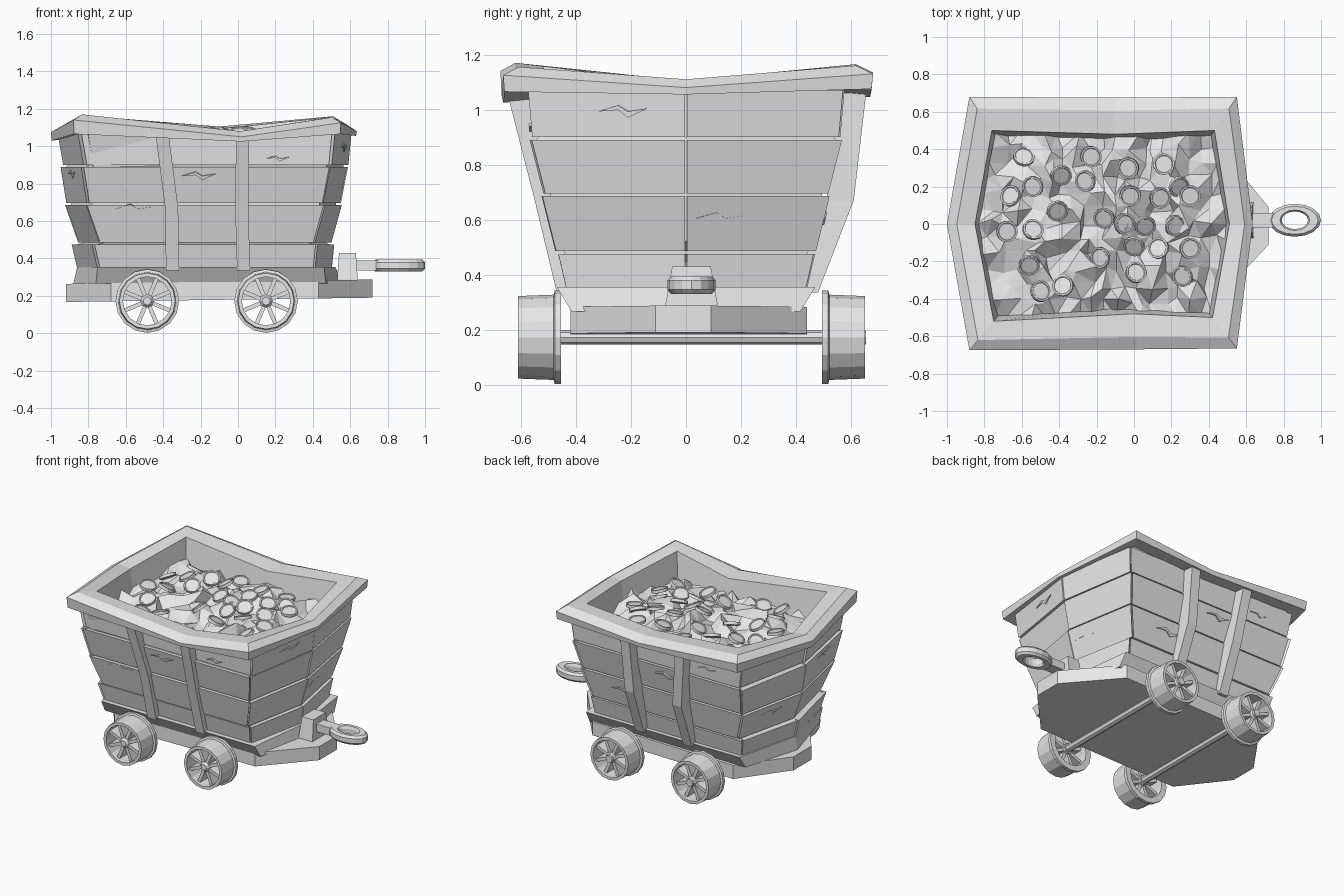
import bpy, bmesh, math, random
from mathutils import Vector, Matrix

random.seed(7)
cube = bpy.data.objects.get("Cube")
if cube:
    bpy.data.objects.remove(cube, do_unlink=True)

grey = bpy.data.materials.new("plain_grey")
grey.use_nodes = True
grey.diffuse_color = (0.8, 0.8, 0.8, 1)
grey.node_tree.nodes["Principled BSDF"].inputs["Base Color"].default_value = (0.8, 0.8, 0.8, 1)


def finish(name, bm, recalc=True):
    if recalc:
        bmesh.ops.recalc_face_normals(bm, faces=bm.faces)
    mesh = bpy.data.meshes.new(name)
    bm.to_mesh(mesh)
    bm.free()
    mesh.materials.append(grey)
    obj = bpy.data.objects.new(name, mesh)
    bpy.context.collection.objects.link(obj)
    return obj


def add_loft(bm, rings, closed=False, matrix=Matrix()):
    """Skin a list of equal point rings, capped or joined end to end."""
    loops = [[bm.verts.new(matrix @ Vector(p)) for p in ring] for ring in rings]
    pairs = list(zip(loops, loops[1:])) + ([(loops[-1], loops[0])] if closed else [])
    n = len(loops[0])
    for a, b in pairs:
        for i in range(n):
            j = (i + 1) % n
            bm.faces.new((a[i], a[j], b[j], b[i]))
    if not closed:
        bm.faces.new(loops[0])
        bm.faces.new(loops[-1])


def loft(name, rings, closed=False):
    bm = bmesh.new()
    add_loft(bm, rings, closed)
    return finish(name, bm)


def hexagon(tip_l, corner_l, corner_r, tip_r, hy, z):
    return [Vector(p) for p in ((tip_r, 0, z), (corner_r, hy, z), (corner_l, hy, z),
                                (tip_l, 0, z), (corner_l, -hy, z), (corner_r, -hy, z))]


def wall(edge, inset=0.0):
    left, right, hy, z = edge
    return hexagon(left + inset, left + 0.11 + inset, right - 0.09 - inset, right - inset, hy - inset, z)


def circle(r, y, n=16):
    return [(r * math.cos(math.tau * i / n), y, r * math.sin(math.tau * i / n)) for i in range(n)]


# Plank rows, each stepping out over the one below: left tip, right tip, half depth, height
rows = (((-0.855, 0.50, 0.435, 0.345), (-0.885, 0.513, 0.465, 0.475)),
        ((-0.85, 0.495, 0.47, 0.485), (-0.92, 0.55, 0.52, 0.685)),
        ((-0.914, 0.55, 0.52, 0.695), (-0.945, 0.588, 0.57, 0.89)),
        ((-0.93, 0.588, 0.56, 0.9), (-0.96, 0.605, 0.575, 1.07)))
loft("wall_core", [wall(edge, 0.025) for row in rows for edge in row][:-1])
bm = bmesh.new()
for low, high in rows:
    for i in range(6):
        j = (i + 1) % 6
        push = random.uniform(-0.006, 0.006)
        quads = []
        for inset in (push, 0.06):
            a, b = wall(low, inset), wall(high, inset)
            quads.append([a[i].lerp(a[j], 0.006), a[i].lerp(a[j], 0.994),
                          b[i].lerp(b[j], 0.994), b[i].lerp(b[j], 0.006)])
        add_loft(bm, quads)
finish("wall_planks", bm)

# Split marks in the planks: side, row, place along and up the plank, size
bm = bmesh.new()
zigzag = ((-0.1, 0.0), (-0.02, 0.025), (0.02, 0.0), (0.1, 0.012), (0.02, -0.025), (-0.02, 0.006))
for side, row, along, up, size in ((4, 1, 0.2, 0.9, 1), (4, 2, 0.47, 0.75, 0.9), (4, 3, 0.78, 0.2, 0.6),
                                   (5, 3, 0.6, 0.55, 0.9), (0, 1, 0.25, 0.6, 0.9), (1, 1, 0.25, 0.6, 1),
                                   (1, 2, 0.55, 0.7, 0.9), (1, 3, 0.8, 0.4, 0.7), (2, 1, 0.5, 0.7, 0.9),
                                   (3, 2, 0.5, 0.8, 0.9)):
    low, high = (wall(edge, -0.004) for edge in rows[row])
    a, b = low[side].lerp(low[(side + 1) % 6], along), high[side].lerp(high[(side + 1) % 6], along)
    u = (low[(side + 1) % 6] - low[side]).normalized()
    n = u.cross(b - a).normalized()
    place = Matrix((u, n.cross(u), n)).transposed().to_4x4()
    place.translation = a.lerp(b, up)
    add_loft(bm, [[(x * size, y * size, d) for x, y in zigzag] for d in (-0.015, 0.004)], matrix=place)
finish("wall_splits", bm)

# Sagging rim with an inward-leaning lining
outer = [(0.635, 0), (0.55, 0.68), (-0.1, 0.675), (-0.88, 0.68),
         (-1.0, 0), (-0.88, -0.675), (0.02, -0.67), (0.55, -0.665)]
inner = [(0.51, 0), (0.43, 0.5), (-0.1, 0.48), (-0.76, 0.5),
         (-0.85, 0), (-0.75, -0.52), (0.0, -0.48), (0.42, -0.5)]
ridge = (1.11, 1.16, 1.105, 1.165, 1.105, 1.17, 1.08, 1.155)
under = (1.055, 1.075, 1.045, 1.07, 1.03, 1.065, 1.025, 1.065)


def rim_ring(f, heights, lift=0.0):
    return [Vector(o).lerp(Vector(i), f).to_3d() + Vector((0, 0, z + lift))
            for o, i, z in zip(outer, inner, heights)]


floor = [0.82] * 8
loft("top_rim", [rim_ring(0.6, under, 0.01), rim_ring(0.03, under), rim_ring(0, ridge, -0.03),
                 rim_ring(0.35, ridge), rim_ring(1, ridge, -0.012), rim_ring(1.25, floor),
                 rim_ring(0.9, floor)], closed=True)

# Bent side braces: outward reach at top, bend and foot
for name, sign, reach in (("front", -1, (0.65, 0.55, 0.47)), ("back", 1, (0.655, 0.61, 0.48))):
    for k, xs in enumerate(((-0.405, -0.355, -0.35), (0.025, 0.02, 0.03))):
        rings = []
        for x, y, z in zip(xs, reach, (1.06, 0.67, 0.335)):
            rings.append([(x + dx, sign * (y - dy), z)
                          for dx, dy in ((-0.035, 0), (0.035, 0), (0.035, 0.1), (-0.035, 0.1))])
        loft(f"{name}_brace_{k + 1}", rings)

# Skirt and chassis
loft("skirt", [hexagon(-0.88, -0.76, 0.47, 0.56, 0.415, 0.265),
               hexagon(-0.86, -0.75, 0.46, 0.52, 0.47, 0.355)])
deck = [(0.72, -0.11), (0.72, 0.09), (0.43, 0.44), (-0.68, 0.44),
        (-0.92, 0.1), (-0.92, -0.1), (-0.68, -0.42), (0.43, -0.42)]
loft("chassis", [[(x, y, 0.18 + 0.014 * x + h) for x, y in deck] for h in (0, 0.097)])

# Hitch block, bar and oval eye
loft("hitch_block", [[(x, 0.02 + y, z) for x, y in ((x0, -w), (x1, -w), (x1, w), (x0, w))]
                     for x0, x1, w, z in ((0.51, 0.645, 0.1, 0.2), (0.53, 0.64, 0.095, 0.29),
                                          (0.54, 0.63, 0.07, 0.43))])
loft("hitch_bar", [[(x, 0.02 + y, z) for y, z in ((-0.04, 0.335), (0.04, 0.335), (0.04, 0.39), (-0.04, 0.39))]
                   for x in (0.6, 0.78)])


def oval(rx, ry, z):
    return [(0.86 + rx * math.cos(math.tau * i / 16), 0.02 + ry * math.sin(math.tau * i / 16), z)
            for i in range(16)]


loft("hitch_eye", [oval(0.125, 0.075, 0.33), oval(0.14, 0.088, 0.345), oval(0.14, 0.088, 0.378),
                   oval(0.125, 0.075, 0.394), oval(0.08, 0.055, 0.394), oval(0.07, 0.047, 0.375),
                   oval(0.07, 0.047, 0.345), oval(0.08, 0.055, 0.33)], closed=True)

# Axles and open flanged wheels with spokes
profile = ((0.13, 0), (0.17, 0), (0.17, 0.022), (0.155, 0.026), (0.15, 0.155), (0.13, 0.155))
for label, x in (("left", 0.15), ("right", -0.485)):
    axle = loft(f"{label}_axle", [circle(0.026, -0.58, 8), circle(0.026, 0.655, 8)])
    axle.location = (x, 0, 0.172)
    for end, sign, y in (("front", -1, -0.455), ("back", 1, 0.495)):
        bm = bmesh.new()
        add_loft(bm, [circle(r, sign * d) for r, d in profile], closed=True)
        add_loft(bm, [circle(r, sign * d, 8) for r, d in ((0.035, 0.02), (0.035, 0.13), (0.022, 0.145))])
        for s in range(8):
            turn = Matrix.Rotation(math.tau * (s + 0.5) / 8, 4, "Y")
            add_loft(bm, [[(r, sign * d, w) for d, w in ((0.04, -0.011), (0.04, 0.011),
                                                        (0.13, 0.011), (0.13, -0.011))]
                          for r in (0.02, 0.135)], matrix=turn)
        finish(f"{end}_{label}_wheel", bm).location = (x, y, 0.172)


# Jagged heap of shards
def heap(x, y):
    return 0.96 + 0.08 * max(0, 1 - (y / 0.5) ** 2) * max(0, 1 - ((x + 0.16) / 0.75) ** 2)


bm = bmesh.new()
bmesh.ops.create_grid(bm, x_segments=18, y_segments=12, size=1)
for v in bm.verts:
    edge = max(abs(v.co.x), abs(v.co.y)) > 0.99
    u, w = (c if edge else c + random.uniform(-0.05, 0.05) for c in v.co.xy)
    y = w * 0.49
    left, right = -0.84 + 0.1 * abs(w), 0.5 - 0.08 * abs(w)
    x = left + (right - left) * (u + 1) / 2
    v.co = (x, y, heap(x, y) + random.uniform(-0.06, 0.05))
bmesh.ops.triangulate(bm, faces=bm.faces, quad_method="SHORT_EDGE")
finish("shard_heap", bm, recalc=False)

# Loose coins with raised edges
spots = ((-59, 36), (-39, 26), (-26, 23), (-23, 36), (-3, 30), (16, 32), (-54, 20), (-2, 15), (14, 14),
         (24, 20), (30, 15), (-41, 7), (-16, 3), (-5, 0), (6, -1), (22, -1), (-68, -4), (-54, -3),
         (0, -12), (13, -13), (30, -13), (-18, -18), (1, -26), (26, -28), (-56, -22), (-50, -36),
         (-38, -33), (-66, 15))
for k, (px, py) in enumerate(spots):
    x, y = px / 100, py / 100
    bm = bmesh.new()
    add_loft(bm, [circle(r, d, 14) for r, d in ((0.045, -0.006), (0.048, -0.01), (0.057, -0.01),
                                               (0.057, 0.01), (0.048, 0.01), (0.045, 0.006))])
    coin = finish(f"coin_{k + 1}", bm)
    coin.location = (x, y, heap(x, y) + 0.035)
    coin.rotation_euler = (math.pi / 2 + random.uniform(-0.6, 0.6), random.uniform(-0.5, 0.5),
                           random.uniform(0, math.tau))
